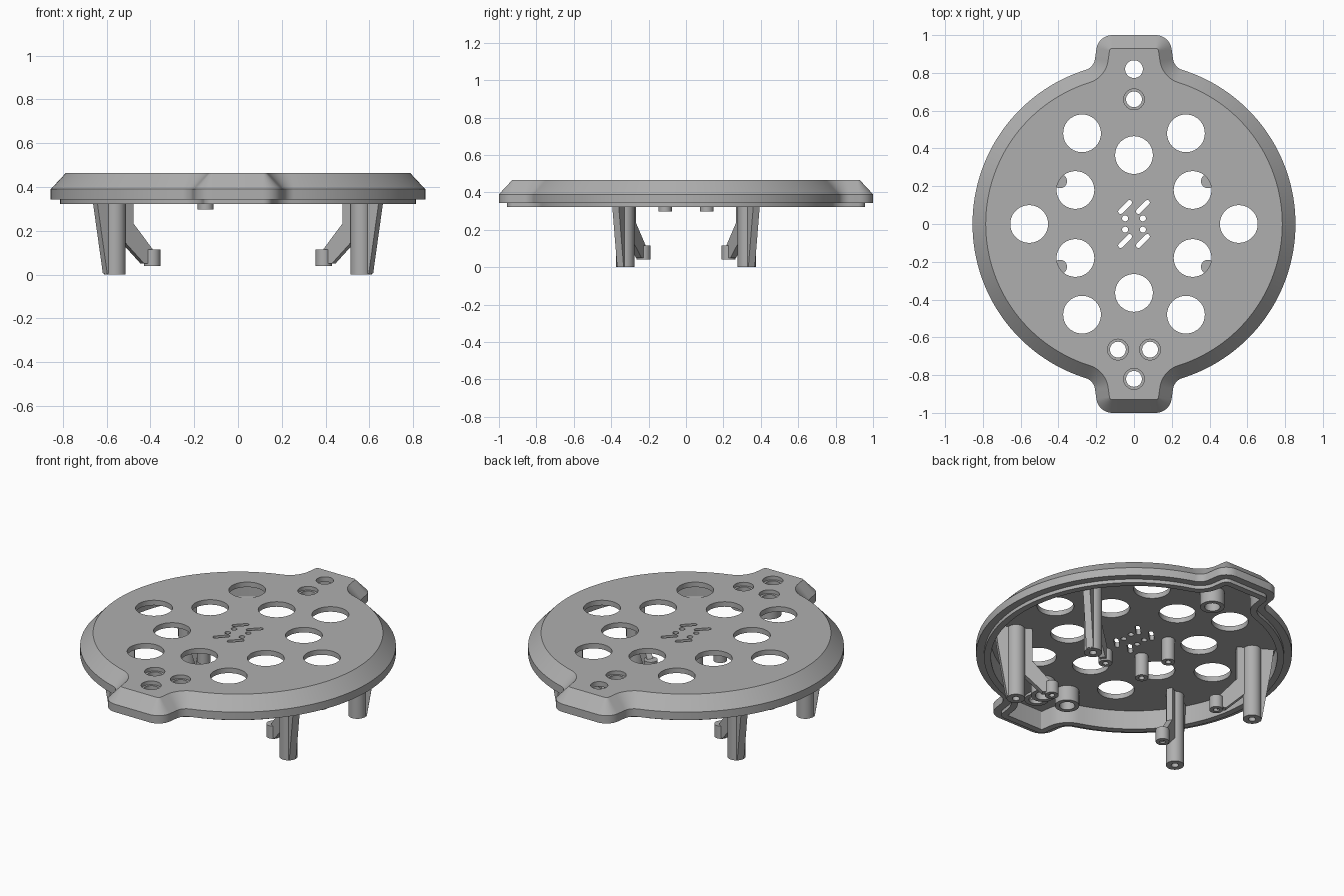
import bpy, bmesh, math
from math import cos, sin, radians, hypot, atan2
from mathutils import Matrix, Vector

if "Cube" in bpy.data.objects:
    bpy.data.objects.remove(bpy.data.objects["Cube"], do_unlink=True)

GREY = (0.43, 0.43, 0.43, 1)
mat = bpy.data.materials.new("grey plastic")
mat.use_nodes = True
mat.diffuse_color = GREY
mat.node_tree.nodes["Principled BSDF"].inputs["Base Color"].default_value = GREY

TOP, PLATE = 0.465, 0.435


def make_object(name, bm):
    bmesh.ops.recalc_face_normals(bm, faces=bm.faces)
    mesh = bpy.data.meshes.new(name)
    bm.to_mesh(mesh)
    bm.free()
    mesh.materials.append(mat)
    ob = bpy.data.objects.new(name, mesh)
    bpy.context.collection.objects.link(ob)
    return ob


def smooth(ob):
    bpy.ops.object.select_all(action='DESELECT')
    ob.select_set(True)
    bpy.context.view_layer.objects.active = ob
    bpy.ops.object.shade_smooth_by_angle(angle=radians(30))


def skin(bm, loops):
    """Bridge equal-length rings in order."""
    n = len(loops[0])
    for a, b in zip(loops, loops[1:]):
        for i in range(n):
            j = (i + 1) % n
            bm.faces.new((a[i], a[j], b[j], b[i]))


def arc(cx, cy, r, a0, a1, steps):
    angles = [radians(a0 + (a1 - a0) * i / steps) for i in range(steps + 1)]
    return [(cx + r * cos(a), cy + r * sin(a)) for a in angles]


def outline(inset):
    """Round disc with a rounded tab front and back, offset inwards."""
    q = arc(0.115, 0.915, max(0.085 - inset, 0.002), 90, 8, 8)
    q += arc(0.276, 0.883, 0.07 + inset, 188, 252.6, 10)
    q += arc(0, 0, 0.855 - inset, 72.6, 0, 40)[1:]
    half = q + [(x, -y) for x, y in reversed(q[:-1])]
    return half + [(-x, y) for x, y in reversed(half)]


# Lid shell: plate, chamfered rim and stepped lip, hollow below
bm = bmesh.new()
section = [(0.07, TOP), (0, 0.39), (0, 0.343), (0.043, 0.343),
           (0.043, 0.322), (0.08, 0.322), (0.08, PLATE)]
loops = [[bm.verts.new((x, y, z)) for x, y in outline(d)] for d, z in section]
skin(bm, loops)
bm.faces.new(loops[0])
bm.faces.new(loops[-1])
lid = make_object("lid", bm)

# Holes through the plate
holes = [(0, 0.82, 0.047), (0, -0.82, 0.055), (0, 0.66, 0.055),
         (0.085, -0.665, 0.055), (-0.085, -0.665, 0.055)]
for s in (1, -1):
    holes += [(s * 0.555, 0, 0.1), (0, s * 0.365, 0.1)]
    for t in (1, -1):
        holes += [(s * 0.275, t * 0.48, 0.1), (s * 0.31, t * 0.18, 0.1)]
    holes += [(s * 0.047, t * 0.03, 0.016) for t in (1, -1)]

bm = bmesh.new()


def cut_prism(points):
    low = [bm.verts.new((x, y, PLATE - 0.03)) for x, y in points]
    high = [bm.verts.new((x, y, TOP + 0.03)) for x, y in points]
    skin(bm, [low, high])
    bm.faces.new(low)
    bm.faces.new(high)


for x, y, r in holes:
    cut_prism(arc(x, y, r, 0, 360, 40)[:-1])
# Diagonal vent slots
for x in (-0.047, 0.047):
    for y in (-0.09, 0.09):
        k = 0.024
        cut_prism(arc(x + k, y + k, 0.013, -45, 135, 8)
                  + arc(x - k, y - k, 0.013, 135, 315, 8))
cutter = make_object("hole_cutter", bm)
cutter.hide_render = True

mod = lid.modifiers.new("holes", 'BOOLEAN')
mod.operation = 'DIFFERENCE'
mod.solver = 'EXACT'
mod.object = cutter
bpy.context.view_layer.objects.active = lid
bpy.ops.object.modifier_apply(modifier=mod.name)
bpy.data.objects.remove(cutter, do_unlink=True)
smooth(lid)


def tube(name, x, y, r, bore, z0, z1, depth=None):
    """Turned tube; with depth the bore is blind, without it runs through."""
    bm = bmesh.new()
    end = z1 if depth is None else z0 + depth
    rings = [(r, z1), (r, z0), (bore, z0), (bore, end)]
    loops = [[bm.verts.new((px, py, z)) for px, py in arc(x, y, rad, 0, 360, 28)[:-1]]
             for rad, z in rings]
    if depth is None:
        skin(bm, loops + loops[:1])
    else:
        skin(bm, loops)
        bm.faces.new(loops[0])
        bm.faces.new(loops[-1])
    ob = make_object(name, bm)
    smooth(ob)


def rib(name, x, y, profile, thickness):
    """Upright web whose profile (distance outwards, height) runs radially."""
    bm = bmesh.new()
    place = Matrix.Translation((x, y, 0)) @ Matrix.Rotation(atan2(y, x), 4, 'Z')
    sides = [[bm.verts.new(place @ Vector((s, w, z))) for s, z in profile]
             for w in (-thickness / 2, thickness / 2)]
    skin(bm, sides)
    for side in sides:
        bm.faces.new(side)
    make_object(name, bm)


# Four corner legs, each with an outer brace and an inner arm holding a peg
BURIED = PLATE + 0.01
PX, PY = 0.562, 0.325
reach = hypot(PX, PY)
for sx, side in ((1, "left"), (-1, "right")):
    for sy, end in ((1, "back"), (-1, "front")):
        tag = f"{end}_{side}"
        x, y = sx * PX, sy * PY
        tube("leg_" + tag, x, y, 0.049, 0.02, 0, BURIED, 0.1)
        rib("leg_brace_" + tag, x, y,
            [(0.03, BURIED), (0.118, BURIED), (0.103, 0.32), (0.052, 0.004), (0.03, 0.004)], 0.04)
        rib("peg_arm_" + tag, x, y,
            [(-0.03, BURIED), (-0.087, BURIED), (-0.087, 0.235), (-0.19, 0.115),
             (-0.19, 0.05), (-0.145, 0.05), (-0.03, 0.16)], 0.034)
        f = (reach - 0.197) / reach
        tube("peg_" + tag, x * f, y * f, 0.037, 0.016, 0.04, 0.115, 0.05)

# Two short standoffs near the middle
for y, end in ((0.112, "back"), (-0.112, "front")):
    tube("standoff_" + end, -0.148, y, 0.036, 0.016, 0.298, BURIED, 0.07)

# Screw bosses, whose narrower bore leaves a shelf under the plate holes
for name, x, y, low in (("back", 0, 0.66, 0.345), ("front_left", 0.085, -0.665, 0.345),
                        ("front_right", -0.085, -0.665, 0.345), ("front_tab", 0, -0.82, 0.42)):
    tube("screw_boss_" + name, x, y, 0.066, 0.042, low, PLATE + 0.008)
